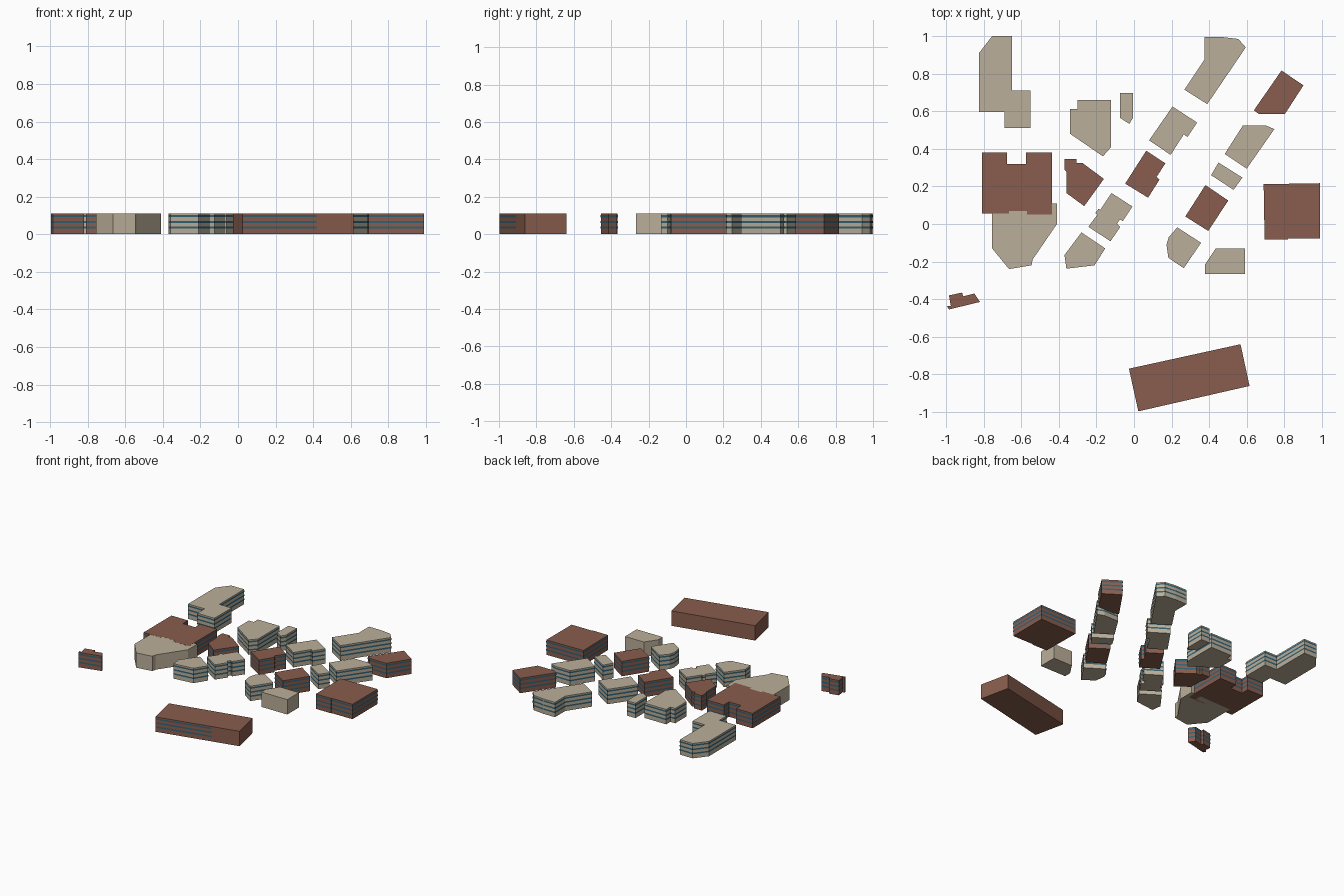
import bpy
from mathutils import Vector

if "Cube" in bpy.data.objects:
    bpy.data.objects.remove(bpy.data.objects["Cube"])

HEIGHT = 0.11
BAND_CENTRES = (0.036, 0.066, 0.096)
BAND = 0.011


def material(name, rgb):
    m = bpy.data.materials.new(name)
    m.diffuse_color = (*rgb, 1)
    m.use_nodes = True
    m.node_tree.nodes["Principled BSDF"].inputs["Base Color"].default_value = m.diffuse_color
    return m


CREAM = material("cream_stone", (0.50, 0.43, 0.32))
BRICK = material("brown_brick", (0.25, 0.11, 0.075))
GLASS = material("blue_glass", (0.03, 0.12, 0.18))


def add_mesh(name, verts, faces, mat):
    me = bpy.data.meshes.new(name)
    me.from_pydata(verts, [], faces)
    me.materials.append(mat)
    ob = bpy.data.objects.new(name, me)
    bpy.context.collection.objects.link(ob)


def window_bands(name, walls):
    """Three thin window strips just proud of each wall (a, b)."""
    verts, faces = [], []
    for a, b in walls:
        d = (b - a).normalized()
        out = Vector((d.y, -d.x)) * 0.001
        for z in BAND_CENTRES:
            n = len(verts)
            for p, s in ((a, -1), (b, -1), (b, 1), (a, 1)):
                verts.append((*(p + out), z + s * BAND / 2))
            faces.append((n, n + 1, n + 2, n + 3))
    add_mesh(name + "_windows", verts, faces, GLASS)


def building(name, mat, outline, bands=True, height=HEIGHT):
    """Extrude a footprint to a flat-roofed block, with banded walls."""
    pts = [Vector(p) for p in outline]
    area = sum(p.x * q.y - q.x * p.y for p, q in zip(pts, pts[1:] + pts[:1]))
    if area < 0:
        pts.reverse()
    n = len(pts)
    verts = [(p.x, p.y, z) for z in (0, height) for p in pts]
    faces = [tuple(reversed(range(n))), tuple(range(n, 2 * n))]
    faces += [(i, (i + 1) % n, (i + 1) % n + n, i + n) for i in range(n)]
    add_mesh(name, verts, faces, mat)
    if bands:
        window_bands(name, list(zip(pts, pts[1:] + pts[:1])))


# West side
building("stepped_block", CREAM, [(-.755, 1), (-.65, 1), (-.65, .71), (-.55, .71), (-.55, .51),
                                  (-.69, .51), (-.69, .595), (-.825, .595), (-.825, .91)])
building("notched_hall", BRICK, [(-.81, .38), (-.675, .38), (-.675, .32), (-.575, .32), (-.575, .38),
                                 (-.437, .38), (-.437, .05), (-.57, .05), (-.57, .07),
                                 (-.665, .07), (-.665, .055), (-.81, .055)])
building("plain_annex", CREAM, [(-.755, .1), (-.755, -.13), (-.665, -.24), (-.545, -.22),
                                (-.54, -.19), (-.41, .0), (-.41, .11)], False, HEIGHT - 0.0006)
building("small_house", BRICK, [(-.985, -.38), (-.915, -.365), (-.91, -.385), (-.85, -.37), (-.82, -.415),
                                (-.985, -.455), (-.995, -.437), (-.975, -.437)])

# Centre
building("north_centre_block", CREAM, [(-.3, .66), (-.122, .66), (-.122, .41), (-.165, .36),
                                       (-.34, .48), (-.34, .612), (-.3, .612)])
building("narrow_block", CREAM, [(-.075, .697), (-.005, .697), (-.005, .565), (-.025, .533), (-.075, .565)])
building("centre_brick_block", BRICK, [(-.37, .345), (-.305, .345), (-.305, .325), (-.275, .325), (-.16, .24),
                                       (-.265, .095), (-.36, .165), (-.36, .28), (-.37, .29)])
building("recessed_block", CREAM, [(-.12, .165), (-.008, .093), (-.06, .015), (-.075, .025), (-.09, 0),
                                   (-.073, -.015), (-.125, -.092), (-.243, -.015), (-.195, .05),
                                   (-.205, .058), (-.19, .08), (-.18, .075)])
building("south_centre_block", CREAM, [(-.28, -.045), (-.153, -.13), (-.21, -.22), (-.36, -.238), (-.37, -.165)])

# Diagonal street, west row
building("west_row_north", CREAM, [(.375, .995), (.47, .995), (.555, .985), (.595, .94),
                                   (.39, .638), (.268, .715), (.375, .875)])
building("west_row_middle", CREAM, [(.205, .625), (.336, .54), (.285, .463), (.265, .477),
                                    (.195, .368), (.08, .445)])
building("west_row_south", BRICK, [(.065, .39), (.167, .323), (.12, .25), (.135, .235), (.075, .14), (-.047, .215)])

# Diagonal street, east row
building("east_row_north", BRICK, [(.785, .817), (.902, .738), (.803, .585), (.665, .585), (.638, .605)])
building("east_row_upper", CREAM, [(.58, .525), (.70, .525), (.747, .505), (.6, .295), (.483, .373)])
building("east_row_link", CREAM, [(.45, .327), (.577, .247), (.53, .182), (.41, .26)])
building("east_row_lower", BRICK, [(.38, .207), (.502, .125), (.395, -.037), (.273, .04)])
building("east_row_south", CREAM, [(.23, -.018), (.357, -.1), (.265, -.235), (.183, -.18), (.173, -.11), (.185, -.07)])

# East and south
building("plain_corner_block", CREAM, [(.435, -.13), (.59, -.13), (.59, -.267), (.378, -.267), (.378, -.215)], False)
building("east_hall", BRICK, [(.69, .212), (.99, .217), (.99, -.078), (.82, -.078), (.82, -.083), (.695, -.083)])
building("long_hall", BRICK, [(-.027, -.77), (.567, -.64), (.615, -.862), (.023, -.997)], False)
window_bands("long_hall_front", [(Vector((.023, -.997)), Vector((.417, -.907)))])
